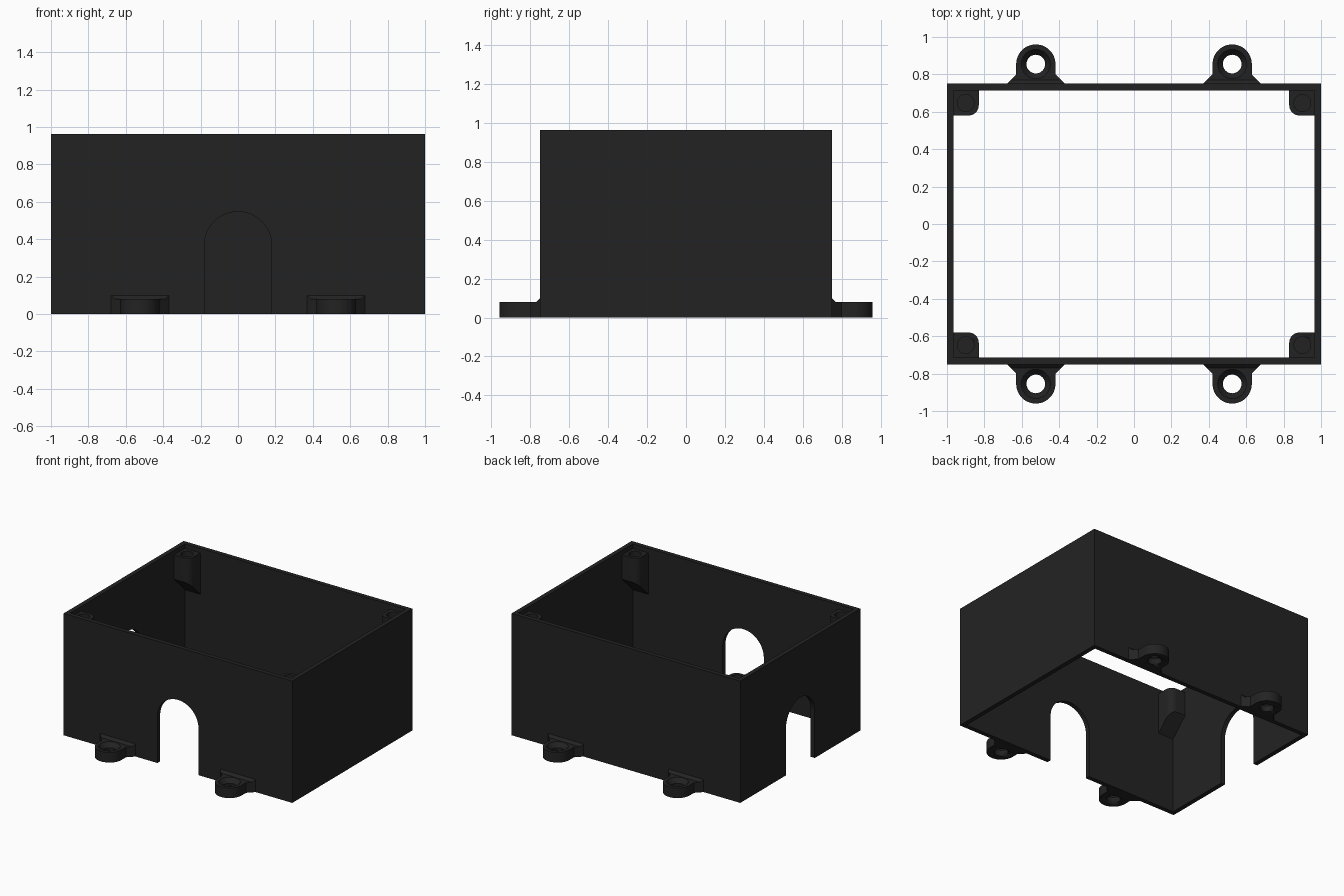
import bpy, bmesh, math

if "Cube" in bpy.data.objects:
    bpy.data.objects.remove(bpy.data.objects["Cube"])

W, D, H, T = 1.0, 0.75, 0.963, 0.035   # half width, half depth, height, wall thickness

black = bpy.data.materials.new("matte black")
black.diffuse_color = (0.0165, 0.0165, 0.0165, 1)
black.use_nodes = True
black.node_tree.nodes["Principled BSDF"].inputs["Base Color"].default_value = black.diffuse_color


def finish(name, bm):
    bmesh.ops.recalc_face_normals(bm, faces=bm.faces)
    mesh = bpy.data.meshes.new(name)
    bm.to_mesh(mesh)
    bm.free()
    mesh.materials.append(black)
    obj = bpy.data.objects.new(name, mesh)
    bpy.context.collection.objects.link(obj)
    bpy.ops.object.select_all(action='DESELECT')
    bpy.context.view_layer.objects.active = obj
    obj.select_set(True)
    bpy.ops.object.shade_smooth_by_angle(angle=math.radians(30))
    return obj


def prism(name, lower, upper):
    """Solid between two matching outlines."""
    bm = bmesh.new()
    a = [bm.verts.new(p) for p in lower]
    b = [bm.verts.new(p) for p in upper]
    bm.faces.new(a)
    bm.faces.new(b)
    n = len(a)
    for i in range(n):
        j = (i + 1) % n
        bm.faces.new((a[i], a[j], b[j], b[i]))
    return finish(name, bm)


def arc(cx, cy, r, start, end, n):
    return [(cx + r * math.cos(math.radians(start + (end - start) * i / n)),
             cy + r * math.sin(math.radians(start + (end - start) * i / n)))
            for i in range(n + 1)]


def stacked_cutter(name, x, y, rings):
    """Round cutter through (radius, z) rings."""
    bm = bmesh.new()
    n = 32
    loops = [[bm.verts.new((px, py, z)) for px, py in arc(x, y, r, 0, 360, n)[:-1]]
             for r, z in rings]
    bm.faces.new(loops[0])
    bm.faces.new(loops[-1])
    for lo, hi in zip(loops, loops[1:]):
        for i in range(n):
            j = (i + 1) % n
            bm.faces.new((lo[i], lo[j], hi[j], hi[i]))
    obj = finish(name, bm)
    obj.hide_render = True
    obj.display_type = 'WIRE'
    return obj


def cut(obj, cutter):
    mod = obj.modifiers.new("hole", 'BOOLEAN')
    mod.operation = 'DIFFERENCE'
    mod.solver = 'EXACT'
    mod.object = cutter
    # bake the hole, then remove the helper
    bpy.context.view_layer.objects.active = obj
    bpy.ops.object.modifier_apply(modifier=mod.name)
    bpy.data.objects.remove(cutter, do_unlink=True)


def wall_outline(half, arched):
    pts = [(half, 0), (half, H), (-half, H), (-half, 0)]
    if arched:
        r = 0.18
        pts += [(-r, 0)] + arc(0, 0.547 - r, r, 180, 0, 32) + [(r, 0)]
    return pts


# Walls: front and left have an arched cable opening
for name, s, arched in (("front_wall", -1, True), ("back_wall", 1, False)):
    o = wall_outline(W, arched)
    prism(name, [(x, s * D, z) for x, z in o], [(x, s * (D - T), z) for x, z in o])
for name, s, arched in (("left_wall", -1, True), ("right_wall", 1, False)):
    o = wall_outline(D - T, arched)
    prism(name, [(s * W, y, z) for y, z in o], [(s * (W - T), y, z) for y, z in o])

for sx in (-1, 1):
    for sy in (-1, 1):
        # Corner screw post with a 45 degree underside
        x1, y1, size, r = W - T, D - T, 0.135, 0.055
        o = [(x1, y1), (x1 - size, y1)]
        o += arc(x1 - size + r, y1 - size + r, r, 180, 270, 8) + [(x1, y1 - size)]
        post = prism("corner_post",
                     [(sx * x, sy * y, 0.60 + (y1 - y)) for x, y in o],
                     [(sx * x, sy * y, 0.927) for x, y in o])
        cut(post, stacked_cutter("post_hole_cutter", sx * 0.9, sy * 0.647,
                                 [(0.045, 0.76), (0.045, 1.0)]))

        # Mounting ear with flared root and countersunk hole
        cx, cy, R = 0.525, 0.855, 0.105
        o = [(cx + 0.155, D), (cx + R, D + 0.05)]
        o += arc(cx, cy, R, 0, 180, 24) + [(cx - R, D + 0.05), (cx - 0.155, D)]
        ear = prism("mounting_ear", [(sx * x, sy * y, 0) for x, y in o],
                    [(sx * x, sy * y, 0.08) for x, y in o])
        cut(ear, stacked_cutter("ear_hole_cutter", sx * cx, sy * cy,
                                [(0.05, -0.05), (0.05, 0.045), (0.078, 0.08), (0.078, 0.12)]))

        # Sloped ridge where the ear meets the wall
        ends = [[(sx * (cx + e * 0.155), sy * D, 0.08),
                 (sx * (cx + e * 0.135), sy * (D + 0.02), 0.08),
                 (sx * (cx + e * 0.155), sy * D, 0.10)] for e in (-1, 1)]
        prism("ear_ridge", *ends)
